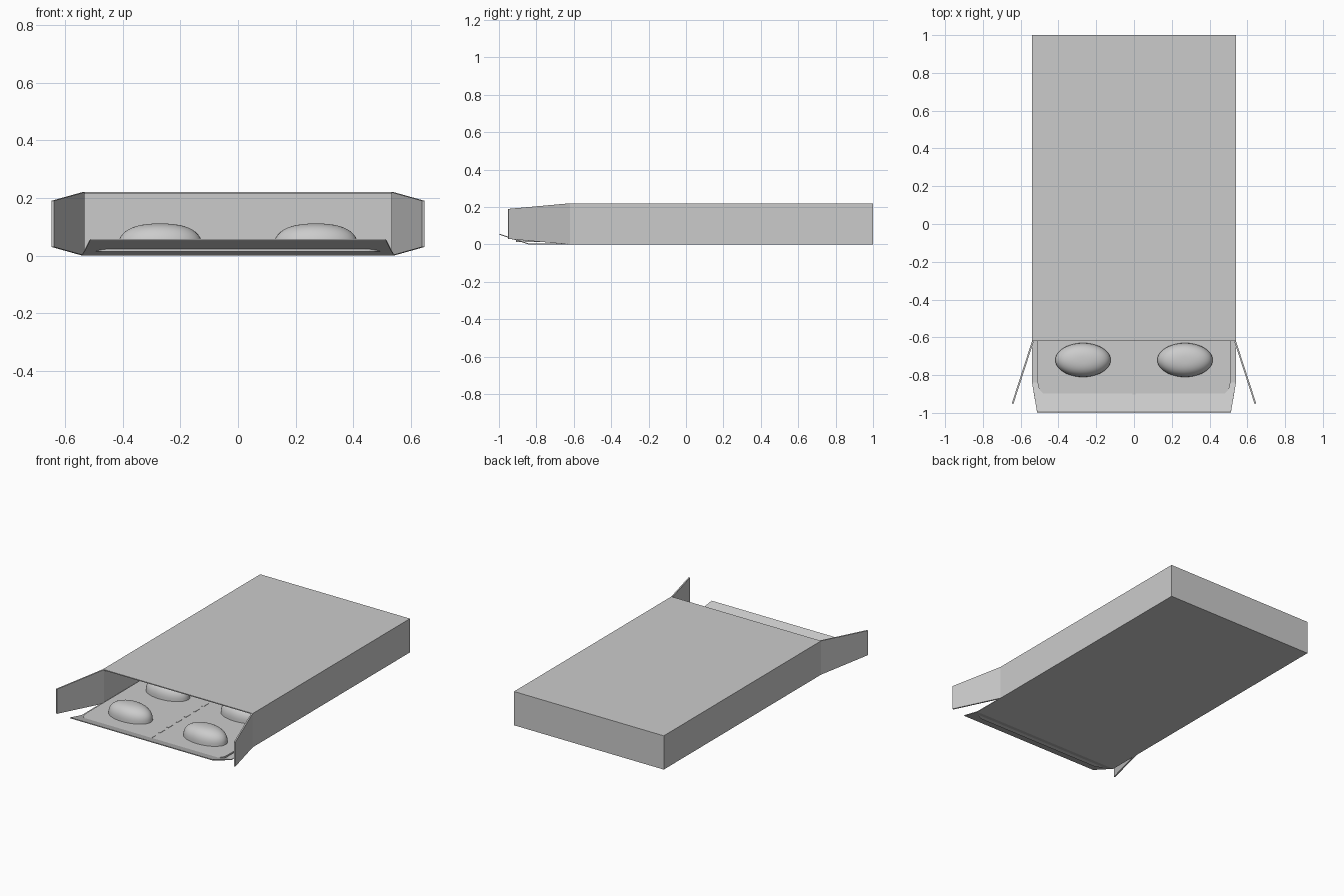
import bpy, bmesh, math

if "Cube" in bpy.data.objects:
    bpy.data.objects.remove(bpy.data.objects["Cube"])

W, H, FRONT, BACK = 0.54, 0.22, -0.62, 1.0


def make_object(name, bm, smooth=False):
    mesh = bpy.data.meshes.new(name)
    bm.to_mesh(mesh)
    bm.free()
    for p in mesh.polygons:
        p.use_smooth = smooth
    ob = bpy.data.objects.new(name, mesh)
    bpy.context.collection.objects.link(ob)
    return ob


def card(name, verts, faces, thickness=0.007):
    """Folded card panel, thickened inwards from its outer face."""
    bm = bmesh.new()
    vs = [bm.verts.new(v) for v in verts]
    for f in faces:
        bm.faces.new([vs[i] for i in f])
    ob = make_object(name, bm)
    mod = ob.modifiers.new("thickness", 'SOLIDIFY')
    mod.thickness = thickness
    mod.offset = -1
    mod.use_even_offset = True
    return ob


# Carton body, open at the front
card("carton_body",
     [(-W, FRONT, 0), (W, FRONT, 0), (W, BACK, 0), (-W, BACK, 0),
      (-W, FRONT, H), (W, FRONT, H), (W, BACK, H), (-W, BACK, H)],
     [(3, 2, 1, 0), (4, 5, 6, 7), (1, 2, 6, 5), (2, 3, 7, 6), (3, 0, 4, 7)], 0.006)

# Bottom flap with bent tuck lip
card("bottom_flap",
     [(-W, FRONT, 0), (W, FRONT, 0), (W, -0.84, 0), (-W, -0.84, 0),
      (0.513, -0.998, 0.052), (-0.513, -0.998, 0.052)],
     [(0, 1, 2, 3), (3, 2, 4, 5)], 0.005)

# Splayed side flaps
for s, side in ((1, "right"), (-1, "left")):
    pts = [(s * W, FRONT, 0), (s * W, FRONT, H),
           (s * 0.647, -0.95, 0.19), (s * 0.647, -0.95, 0.03)]
    card(side + "_flap", pts, [(0, 1, 2, 3) if s < 0 else (3, 2, 1, 0)], 0.009)
    bpy.data.objects[side + "_flap"].data.flip_normals()

# Blister sheet with rounded corners
X, Y0, Y1, R, TOP = 0.51, -0.91, 0.985, 0.07, 0.024
bm = bmesh.new()
ring = []
for k, (cx, cy) in enumerate([(X - R, Y1 - R), (R - X, Y1 - R), (R - X, Y0 + R), (X - R, Y0 + R)]):
    for i in range(9):
        a = (k + i / 8) * math.pi / 2
        ring.append(bm.verts.new((cx + R * math.cos(a), cy + R * math.sin(a), TOP)))
bm.faces.new(ring)
sheet = make_object("blister_sheet", bm)
mod = sheet.modifiers.new("thickness", 'SOLIDIFY')
mod.thickness = 0.01
mod.offset = -1


# Domed pill pockets
def pocket(name, x, y):
    bm = bmesh.new()
    bmesh.ops.create_uvsphere(bm, u_segments=40, v_segments=24, radius=1)
    bmesh.ops.delete(bm, geom=[v for v in bm.verts if v.co.z < -0.01], context='VERTS')
    for v in bm.verts:
        r = math.hypot(v.co.x, v.co.y)
        k = r ** 0.8 / r if r > 1e-5 else 0
        v.co = (x + v.co.x * k * 0.147, y + v.co.y * k * 0.09,
                TOP + max(v.co.z, 0) ** 0.8 * 0.087)
    make_object(name, bm, True)


for row in range(5):
    for col, x in enumerate((-0.27, 0.27)):
        pocket(f"pill_pocket_{row}_{col}", x, -0.72 + row * 0.385)

# Perforation dashes down the middle of the sheet
bm = bmesh.new()
y = -0.88
while y < 0.95:
    c = bmesh.ops.create_cube(bm, size=1)["verts"]
    bmesh.ops.scale(bm, vec=(0.015, 0.05, 0.003), verts=c)
    bmesh.ops.translate(bm, vec=(0, y + 0.0, TOP + 0.0005), verts=c)
    y += 0.09
make_object("perforation_dashes", bm)
